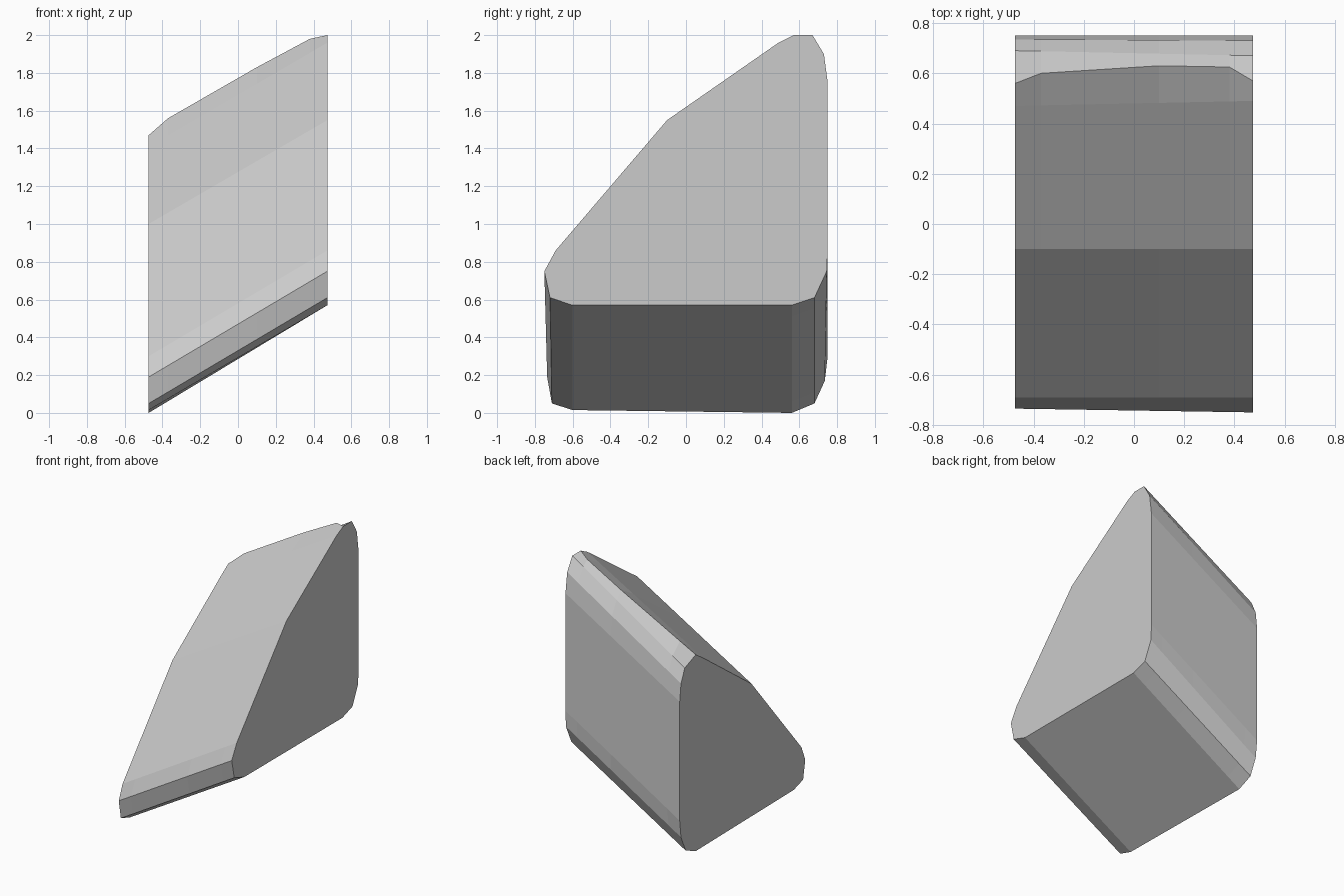
import bpy, bmesh

if "Cube" in bpy.data.objects:
    bpy.data.objects.remove(bpy.data.objects["Cube"])

# Matched (y, z) cross-sections of the two flat ends
LEFT_X, RIGHT_X = -0.473, 0.473
left = [(-0.735, 0.19), (-0.71, 0.05), (-0.60, 0.015), (0.56, 0.0), (0.68, 0.05),
        (0.735, 0.17), (0.75, 0.30), (0.75, 1.19), (0.735, 1.32), (0.69, 1.42),
        (0.56, 1.47), (0.47, 1.41), (-0.10, 1.00), (-0.69, 0.30)]
right = [(-0.75, 0.75), (-0.72, 0.61), (-0.60, 0.57), (0.56, 0.57), (0.68, 0.61),
         (0.745, 0.75), (0.75, 0.87), (0.75, 1.75), (0.73, 1.90), (0.67, 2.00),
         (0.57, 2.00), (0.49, 1.96), (-0.10, 1.55), (-0.69, 0.86)]

# Crest of the rounded ridge at the in-between stations: x -> (y, z)
CREST = 10
crest = {-0.37: (0.60, 1.56), 0.10: (0.63, 1.83), 0.38: (0.625, 1.98)}

# Loft the slanted wedge between the ends
bm = bmesh.new()
rings = []
for x in [LEFT_X, *crest, RIGHT_X]:
    t = (x - LEFT_X) / (RIGHT_X - LEFT_X)
    ring = [(a[0] + (b[0] - a[0]) * t, a[1] + (b[1] - a[1]) * t)
            for a, b in zip(left, right)]
    if x in crest:
        ring[CREST] = crest[x]
    rings.append([bm.verts.new((x, y, z)) for y, z in ring])
n = len(left)
for r0, r1 in zip(rings, rings[1:]):
    for i in range(n):
        j = (i + 1) % n
        bm.faces.new((r0[i], r0[j], r1[j], r1[i]))
bm.faces.new(rings[0])
bm.faces.new(rings[-1])
bmesh.ops.recalc_face_normals(bm, faces=bm.faces[:])

mesh = bpy.data.meshes.new("slanted_wedge")
bm.to_mesh(mesh)
bm.free()

# Single plain grey
grey = bpy.data.materials.new("light grey")
grey.diffuse_color = (0.6, 0.6, 0.6, 1)
grey.use_nodes = True
grey.node_tree.nodes["Principled BSDF"].inputs["Base Color"].default_value = grey.diffuse_color
mesh.materials.append(grey)
bpy.context.collection.objects.link(bpy.data.objects.new("slanted_wedge", mesh))
